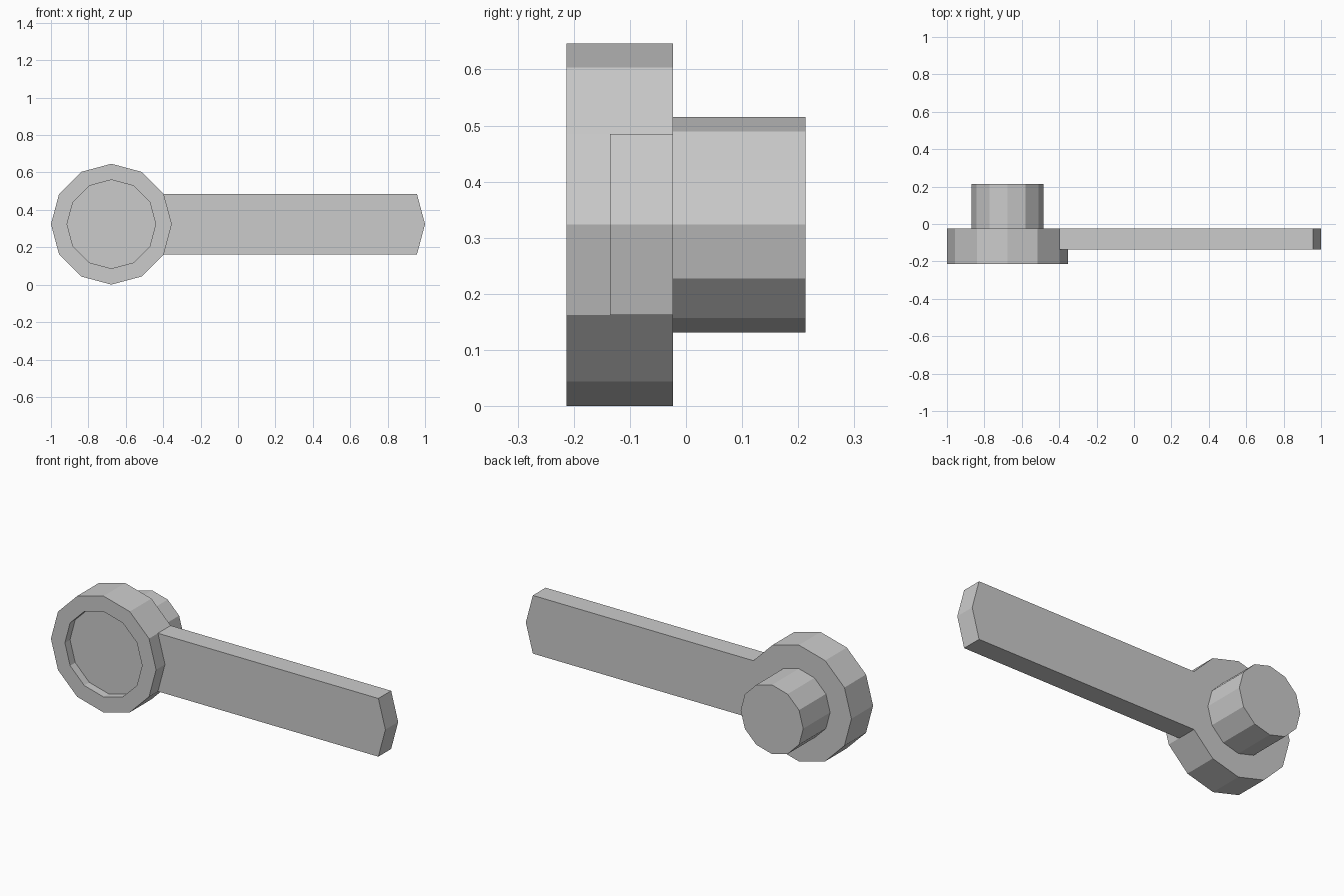
import bpy, bmesh
from math import cos, sin, pi

if "Cube" in bpy.data.objects:
    bpy.data.objects.remove(bpy.data.objects["Cube"])

SIDES = 12
CX, CZ = -0.677, 0.3235
ARM_SHIFT = 1.354

# Head profile (radius, y): recess floor, rim, head wall, back shoulder, peg
profile = [(0.237, -0.168), (0.237, -0.213), (0.323, -0.213), (0.323, -0.135),
           (0.323, -0.023), (0.192, -0.023), (0.192, 0.213)]

bm = bmesh.new()
rings = [[bm.verts.new((CX + r * cos(2 * pi * k / SIDES), y, CZ + r * sin(2 * pi * k / SIDES)))
          for k in range(SIDES)] for r, y in profile]

# Turned head and peg, leaving the two sides open where the arm grows out
for i in range(len(rings) - 1):
    for k in range(SIDES):
        if i == 3 and k in (0, SIDES - 1):
            continue
        n = (k + 1) % SIDES
        bm.faces.new((rings[i][k], rings[i][n], rings[i + 1][n], rings[i + 1][k]))
bm.faces.new(rings[0])
bm.faces.new(rings[-1])

# Flat arm: the two open sides pulled out along x
front, back = rings[3], rings[4]
outline = [front[-1], front[0], front[1], back[1], back[0], back[-1]]
tip = [bm.verts.new((v.co.x + ARM_SHIFT, v.co.y, v.co.z)) for v in outline]
for k in range(6):
    n = (k + 1) % 6
    bm.faces.new((outline[k], outline[n], tip[n], tip[k]))
bm.faces.new((tip[0], tip[1], tip[4], tip[5]))
bm.faces.new((tip[1], tip[2], tip[3], tip[4]))

bmesh.ops.recalc_face_normals(bm, faces=bm.faces)
mesh = bpy.data.meshes.new("lever_handle")
bm.to_mesh(mesh)
bm.free()
bpy.context.collection.objects.link(bpy.data.objects.new("lever_handle", mesh))
